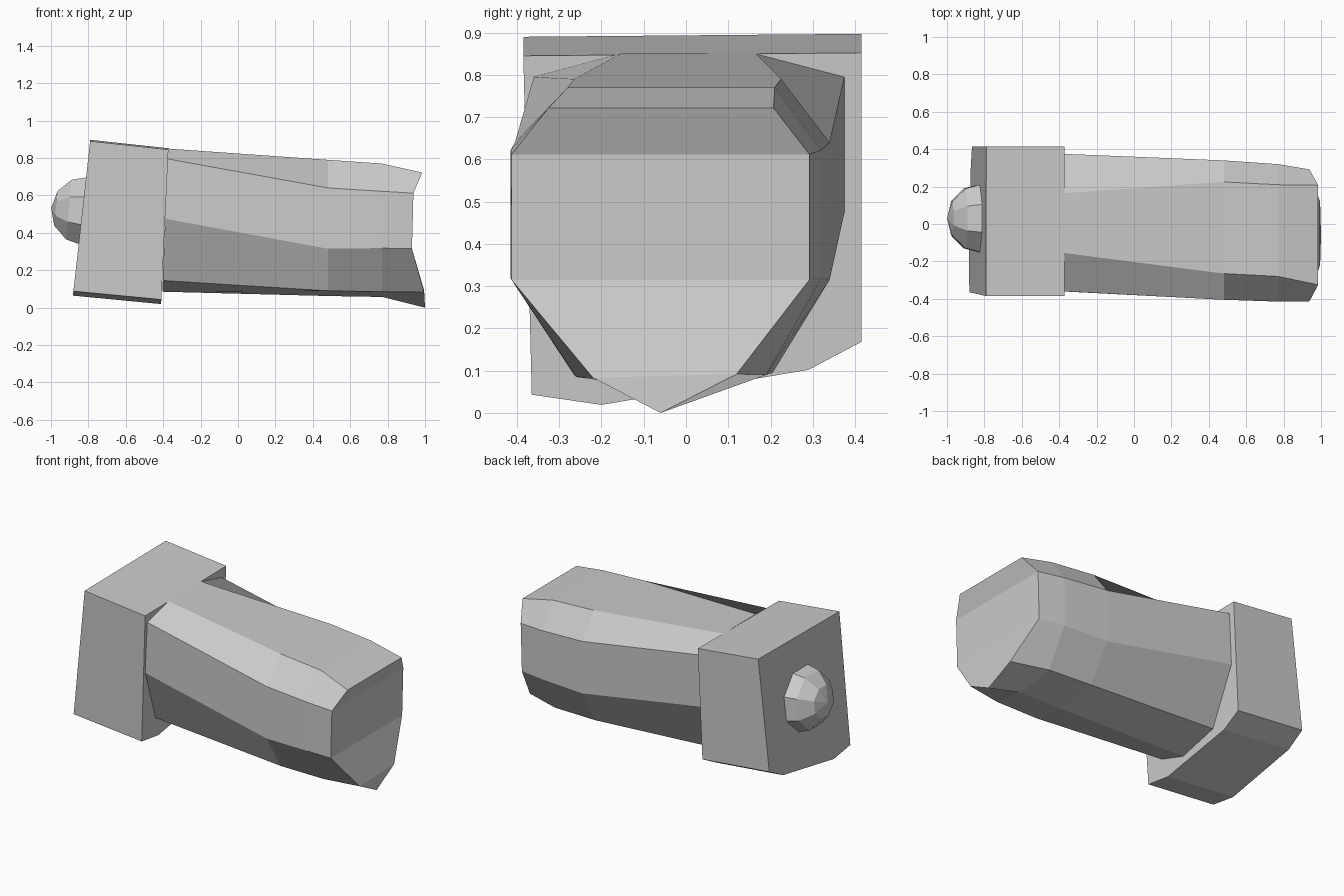
import bpy, bmesh, math
from mathutils import Matrix

if "Cube" in bpy.data.objects:
    bpy.data.objects.remove(bpy.data.objects["Cube"])


def finish(name, bm):
    bmesh.ops.recalc_face_normals(bm, faces=bm.faces)
    me = bpy.data.meshes.new(name)
    bm.to_mesh(me)
    bm.free()
    ob = bpy.data.objects.new(name, me)
    bpy.context.collection.objects.link(ob)
    return ob


def loft(name, rings, end_faces):
    """Bridge matching rings; the first is capped flat, the last with end_faces."""
    bm = bmesh.new()
    vs = [[bm.verts.new(p) for p in r] for r in rings]
    n = len(vs[0])
    for a, b in zip(vs, vs[1:]):
        for i in range(n):
            j = (i + 1) % n
            bm.faces.new((a[i], a[j], b[j], b[i]))
    bm.faces.new(vs[0])
    for f in end_faces:
        bm.faces.new([vs[-1][i] for i in f])
    return finish(name, bm)


# Tilted collar block: one profile pushed along the sloping axis
profile = [(-0.385, 0.845), (0.415, 0.852), (0.415, 0.168),
           (0.29, 0.102), (-0.2, 0.019), (-0.365, 0.043)]
near, far = [], []
for y, z in profile:
    t = z / 0.85
    near.append((-0.412 + 0.04 * t, y, z))
    far.append((-0.885 + 0.095 * t, y, z + 0.045))
loft("collar_block", [near, far], [range(6)])


# Barrel: nine-sided sections, clockwise from top front, keel at index 5
def section(x, pts):
    return [(x, y, z) for y, z in pts]


root = [(-0.392 + 0.04 * (z - 0.4), y, z) for y, z in [
    (-0.155, 0.85), (0.165, 0.85), (0.375, 0.795), (0.375, 0.475), (0.2, 0.145),
    (-0.06, 0.085), (-0.24, 0.145), (-0.36, 0.475), (-0.36, 0.795)]]
mid = section(0.48, [
    (-0.265, 0.79), (0.225, 0.79), (0.34, 0.64), (0.34, 0.315), (0.205, 0.095),
    (-0.06, 0.062), (-0.265, 0.09), (-0.405, 0.315), (-0.405, 0.64)])
fore = section(0.77, [
    (-0.28, 0.77), (0.21, 0.77), (0.32, 0.622), (0.32, 0.318), (0.19, 0.09),
    (-0.06, 0.057), (-0.26, 0.085), (-0.415, 0.318), (-0.415, 0.622)])
tip = [(0.985, -0.325, 0.722), (0.985, 0.207, 0.722), (0.938, 0.292, 0.612),
       (0.93, 0.292, 0.315), (0.995, 0.12, 0.092), (1.0, -0.06, 0.0),
       (0.995, -0.22, 0.083), (0.93, -0.413, 0.315), (0.938, -0.413, 0.612)]
loft("barrel", [root, mid, fore, tip],
     [(0, 1, 2, 8), (8, 2, 3, 7), (7, 3, 4, 6), (6, 4, 5)])

# Rounded end knob, half sunk into the collar
bm = bmesh.new()
bmesh.ops.create_uvsphere(
    bm, u_segments=8, v_segments=6, radius=1,
    matrix=Matrix.Translation((-0.81, 0.03, 0.515))
    @ Matrix.Rotation(math.radians(-84.5), 4, 'Y')
    @ Matrix.Diagonal((0.2, 0.2, 0.19, 1))
    @ Matrix.Rotation(math.radians(22.5), 4, 'Z'))
finish("end_knob", bm)
